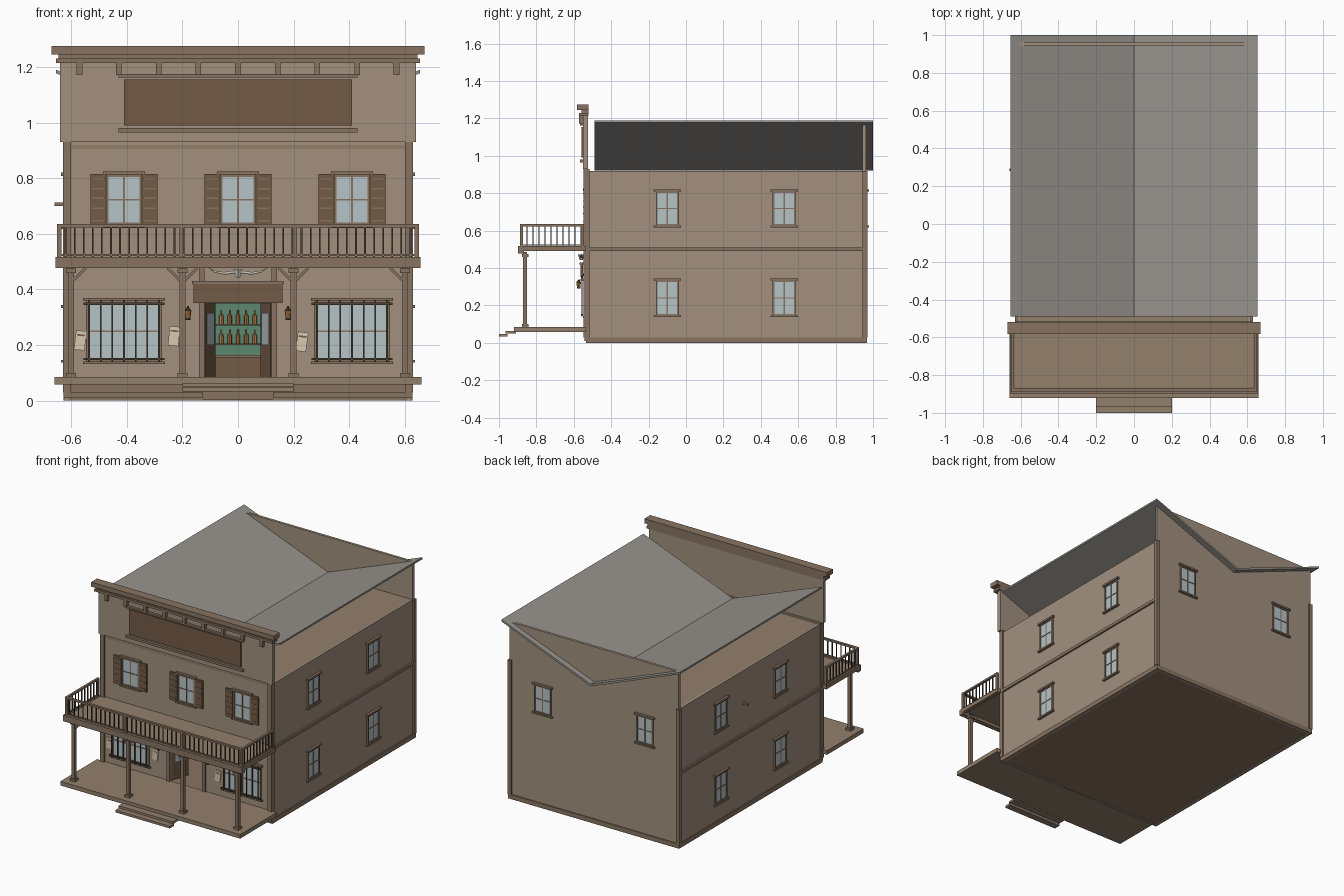
import bpy, bmesh
from math import radians
from mathutils import Matrix, Vector

if "Cube" in bpy.data.objects:
    bpy.data.objects.remove(bpy.data.objects["Cube"])

def material(name, r, g, b):
    m = bpy.data.materials.new(name)
    m.diffuse_color = (r, g, b, 1)
    m.use_nodes = True
    m.node_tree.nodes["Principled BSDF"].inputs["Base Color"].default_value = m.diffuse_color
    return m

WALL = material("wall_boards", .36, .28, .21)
TRIM = material("trim_wood", .25, .175, .12)
DECK = material("deck_wood", .29, .215, .15)
SIGN = material("dark_wood", .17, .105, .062)
IRON = material("iron", .07, .05, .035)
ROOF = material("roof_metal", .31, .29, .265)
GLASS = material("glass", .47, .55, .57)
GREEN = material("green_paint", .11, .25, .16)
PAPER = material("paper", .68, .59, .43)
BONE = material("bone", .6, .57, .5)
AMBER = material("amber", .5, .22, .07)

def add_mesh(name, bm, mat, M=Matrix()):
    bmesh.ops.recalc_face_normals(bm, faces=bm.faces[:])
    me = bpy.data.meshes.new(name)
    bm.to_mesh(me)
    bm.free()
    me.transform(M)
    me.materials.append(mat)
    ob = bpy.data.objects.new(name, me)
    bpy.context.collection.objects.link(ob)
    return ob

def boxes(name, mat, *bs, M=Matrix()):
    """One object made of boxes given as x0,x1,y0,y1,z0,z1."""
    bm = bmesh.new()
    for x0, x1, y0, y1, z0, z1 in bs:
        T = Matrix.Translation(((x0+x1)/2, (y0+y1)/2, (z0+z1)/2)) @ Matrix.Diagonal((x1-x0, y1-y0, z1-z0, 1))
        bmesh.ops.create_cube(bm, size=1, matrix=T)
    return add_mesh(name, bm, mat, M)

def both(*bs):
    """The given boxes plus their mirror images across x = 0."""
    return list(bs) + [(-b[1], -b[0]) + tuple(b[2:]) for b in bs]

def place(x, y, z, deg=0, axis='Z'):
    return Matrix.Translation((x, y, z)) @ Matrix.Rotation(radians(deg), 4, axis)

def turned(name, mat, rings, M, sides=8):
    """Stacked cones: (radius_low, radius_high, z0, z1)."""
    bm = bmesh.new()
    for r0, r1, z0, z1 in rings:
        bmesh.ops.create_cone(bm, cap_ends=True, segments=sides, radius1=r0, radius2=r1,
                              depth=z1-z0, matrix=Matrix.Translation((0, 0, (z0+z1)/2)))
    return add_mesh(name, bm, mat, M)

# Hollow shell: walls, floor, ceiling
FY = -.535
boxes("side_walls", WALL, *both((.60, .62, FY, .96, 0, .92)))
boxes("back_wall", WALL, (-.62, .62, .945, .962, 0, 1.17))
boxes("front_wall", WALL, *both((.125, .62, FY, FY+.02, 0, .93)), (-.125, .125, FY, FY+.02, .36, .93))
boxes("floor", TRIM, (-.61, .61, FY, .955, .003, .08))
boxes("ceiling", DECK, (-.61, .61, FY, .955, .905, .92))
boxes("base_board", TRIM, *both((.62, .627, FY, .965, 0, .03)), (-.627, .627, .96, .968, 0, .03),
      *both((.125, .627, FY-.008, FY, .01, .03)))
boxes("belt_course", TRIM, *both((.62, .631, FY, .965, .49, .51)))
boxes("corner_trim", TRIM, *both((.60, .63, FY-.012, FY+.018, .03, .93), (.605, .63, .945, .97, .03, .92)))

# Roof: two panes sloping down to a central valley
bm = bmesh.new()
prof = [(-.655, 1.19), (0, .937), (.655, 1.19), (.655, 1.178), (0, .922), (-.655, 1.178)]
a, b = [[bm.verts.new((x, y, z)) for x, z in prof] for y in (-.49, 1.0)]
for ring in (a, b):
    bm.faces.new((ring[0], ring[1], ring[4], ring[5]))
    bm.faces.new((ring[1], ring[2], ring[3], ring[4]))
for i in range(6):
    j = (i+1) % 6
    bm.faces.new((a[i], a[j], b[j], b[i]))
add_mesh("valley_roof", bm, ROOF)

# False front, cornice and sign board
boxes("false_front", WALL, (-.64, .64, -.55, -.525, .93, 1.245))
boxes("cornice", TRIM, (-.655, .655, -.573, -.52, 1.215, 1.23), (-.645, .645, -.56, -.52, 1.23, 1.245),
      (-.67, .67, -.582, -.52, 1.245, 1.275))
boxes("cornice_brackets", TRIM, *[(x-.01, x+.01, -.572, -.55, 1.172, 1.215)
      for x in (-.57, -.428, -.285, -.143, 0, .143, .285, .428, .57)])
boxes("sign_board", SIGN, (-.41, .41, -.558, -.55, .99, 1.155))
boxes("sign_moulding", TRIM, (-.43, .43, -.566, -.55, .965, .98), (-.43, .43, -.566, -.55, 1.163, 1.175))

# Windows
def window(name, M, w, z0, z1, rows=2):
    h, zm = w/2, (z0+z1)/2
    boxes(name+"_glass", GLASS, (-h, h, -.004, .001, z0, z1), M=M)
    boxes(name+"_frame", TRIM, *both((h, h+.009, -.009, 0, z0-.008, z1+.008)),
          (-h, h, -.009, 0, z0-.008, z0), (-h, h, -.009, 0, z1, z1+.008),
          (-.003, .003, -.007, 0, z0, z1), (-h, h, -.007, 0, zm-.003, zm+.003),
          (-h-.02, h+.02, -.016, 0, z0-.018, z0-.008), (-h-.02, h+.02, -.016, 0, z1+.008, z1+.02), M=M)

for deg, sx in ((90, .62), (-90, -.62)):
    for y in (-.1, .525):
        for z0, z1 in ((.155, .325), (.635, .80)):
            window("side_window", place(sx, y, 0, deg), .105, z0, z1)
for x in (-.375, .375):
    window("back_window", place(x, .962, 0, 180), .105, .635, .80)
for x in (-.41, 0, .41):
    M = place(x, FY, 0)
    window("upper_window", M, .11, .64, .805)
    boxes("shutters", SIGN, *both((.066, .12, -.012, 0, .63, .815)), M=M)
    boxes("shutter_slats", TRIM, *both(*[(.072, .114, -.015, -.011, z, z+.005)
          for z in (.645, .69, .725, .76, .795)]), M=M)
for x in (-.4, .4):
    M = place(x + (-.01 if x < 0 else .01), FY, 0)
    window("saloon_window", M, .255, .15, .35)
    boxes("window_bars", IRON, *[(i*.042-.003, i*.042+.003, -.024, -.018, .14, .362) for i in range(-3, 4)],
          (-.145, .145, -.026, -.016, .146, .154), (-.145, .145, -.026, -.016, .345, .353), M=M)

# Porch deck, steps, posts
boxes("porch_deck", DECK, (-.66, .66, -.92, FY, .058, .085))
boxes("porch_steps", DECK, (-.2, .2, -1.0, -.955, .033, .048), (-.2, .2, -.965, -.91, .05, .064))
PX = (-.6, -.2, .2, .6)
boxes("porch_posts", TRIM, *[(x-.011, x+.011, -.871, -.849, .085, .485) for x in PX])
boxes("post_blocks", TRIM, *[(x-.018, x+.018, -.878, -.842, z, z+.015) for x in PX for z in (.085, .46)])
for x in PX:
    for s in (-1, 1):
        if abs(x + s*.05) < .62:
            boxes("post_brace", TRIM, (-.03, .03, -.006, .006, -.005, .005),
                  M=place(x+s*.032, -.86, .456, -s*45, 'Y'))

# Balcony with railings
boxes("balcony_floor", DECK, (-.65, .65, -.885, FY, .497, .515))
boxes("balcony_beam", TRIM, (-.657, .657, -.897, -.865, .477, .517), *both((.63, .655, -.87, FY, .49, .517)))
boxes("railing_rails", TRIM, (-.65, .65, -.887, -.871, .623, .635), (-.65, .65, -.884, -.874, .52, .527),
      *both((.635, .65, -.88, -.545, .623, .635), (.638, .647, -.88, -.545, .52, .527)))
bal = [(x-.003, x+.003, -.882, -.876, .515, .625) for x in [-.62 + i*1.24/38 for i in range(39)]]
for i in range(10):
    y = -.85 + i*.032
    bal += both((.6395, .6455, y-.003, y+.003, .515, .625))
boxes("balusters", IRON, *bal)
boxes("railing_posts", TRIM, *both((.635, .65, -.887, -.872, .51, .635), (.635, .65, -.56, -.545, .51, .635),
      (.2, .212, -.886, -.873, .51, .63)))

# Entrance: frame, open doors, bar seen inside
boxes("door_frame", TRIM, *both((.12, .14, -.547, -.51, .085, .48)), (-.14, .14, -.547, -.51, .35, .367))
for s in (-1, 1):
    M = place(s*.122, -.515, 0, s*-72 + (180 if s > 0 else 0))
    boxes("open_door", SIGN, (0, .12, -.005, .005, .085, .35), M=M)
    boxes("door_pane", GLASS, (.02, .10, -.007, .007, .2, .315), M=M)
boxes("bar_counter", SIGN, (-.3, .3, -.2, -.12, .08, .155))
boxes("bar_top", TRIM, (-.31, .31, -.21, -.11, .155, .165))
boxes("bar_back", GREEN, (-.3, .3, .0, .015, .08, .4))
boxes("bar_shelves", SIGN, *[(-.29, .29, -.03, 0, z, z+.006) for z in (.2, .27)])
for x in (-.06, -.03, 0, .03, .06):
    for z in (.206, .276):
        turned("bottle", AMBER, [(.008, .008, 0, .03), (.008, .003, .03, .036), (.003, .003, .036, .05)],
               place(x, -.015, z))

# Hanging board over the door, longhorn skull above it
boxes("door_board", SIGN, (-.16, .16, -.565, -.55, .352, .42))
boxes("door_board_cap", TRIM, (-.165, .165, -.57, -.535, .42, .43))
turned("skull", BONE, [(.008, .018, .443, .472)], place(0, -.56, 0), 6)
for s in (-1, 1):
    cu = bpy.data.curves.new("horn", 'CURVE')
    cu.dimensions, cu.bevel_depth, cu.bevel_resolution, cu.resolution_u = '3D', .006, 1, 4
    cu.use_fill_caps = True
    sp = cu.splines.new('POLY')
    pts = [(.012, .463, 1), (.05, .458, .9), (.085, .465, .6), (.105, .478, .15)]
    sp.points.add(len(pts)-1)
    for p, (x, z, r) in zip(sp.points, pts):
        p.co, p.radius = (s*x, -.56, z, 1), r
    cu.materials.append(BONE)
    bpy.context.collection.objects.link(bpy.data.objects.new("horn", cu))

# Wall lanterns, posters, side peg
for x in (-.18, .18):
    turned("lantern_glass", AMBER, [(.009, .012, .297, .322)], place(x, -.574, 0))
    turned("lantern_cap", IRON, [(.009, .009, .29, .297), (.014, .003, .322, .336)], place(x, -.574, 0))
    boxes("lantern_bracket", IRON, (x-.003, x+.003, -.574, FY, .334, .34))
for x, z, d in ((-.567, .217, 6), (-.23, .232, 5), (.23, .212, 8)):
    M = place(x, FY-.004, z, d, 'Y')
    boxes("poster", PAPER, (-.019, .019, -.002, .003, -.035, .035), M=M)
    boxes("poster_stripe", SIGN, (-.014, .014, -.003, 0, .016, .022), M=M)
boxes("side_peg", TRIM, (-.66, -.62, .28, .295, .7, .712))
